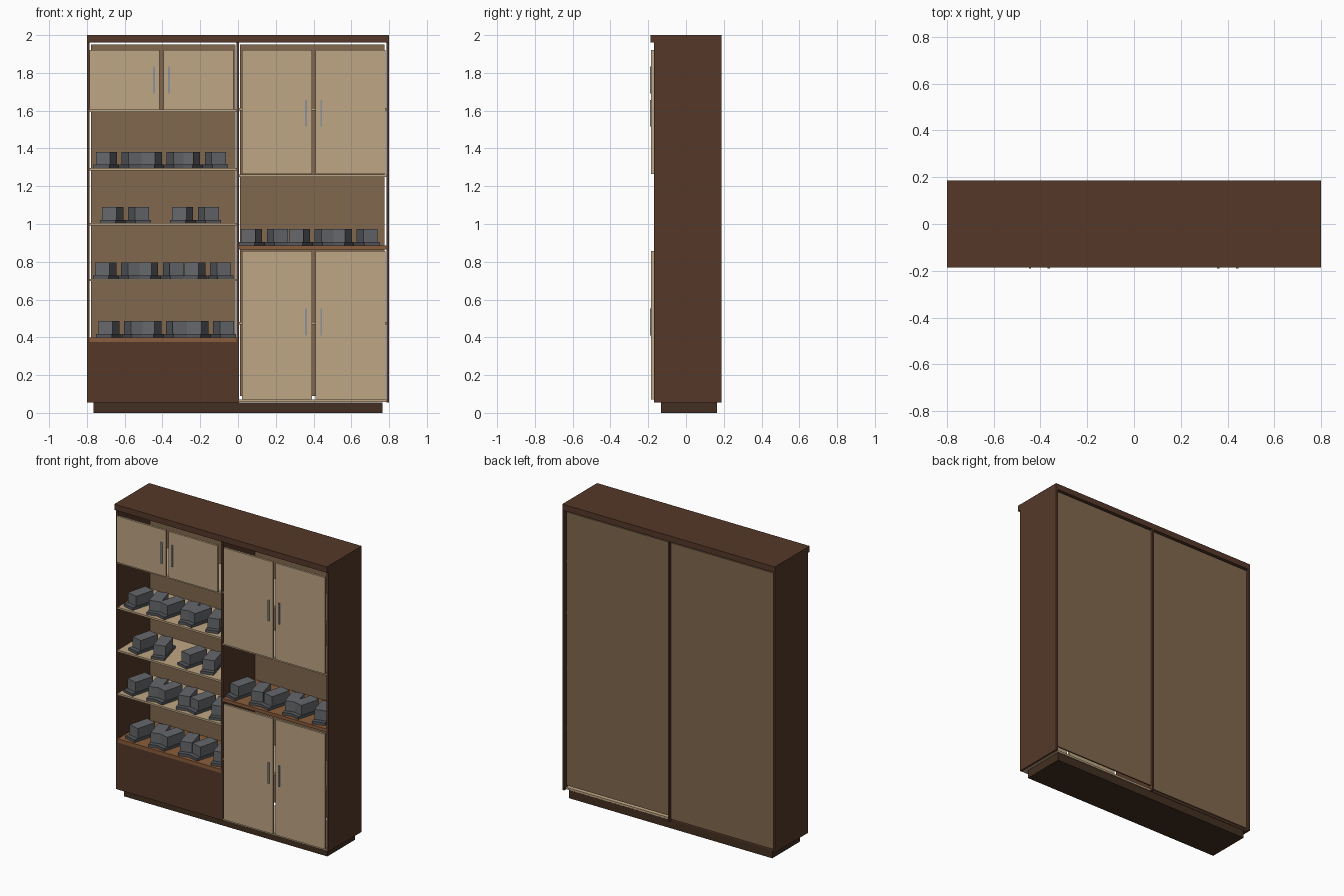
import bpy
import math
from mathutils import Matrix, Vector

if "Cube" in bpy.data.objects:
    bpy.data.objects.remove(bpy.data.objects["Cube"])


def material(name, r, g, b):
    m = bpy.data.materials.new(name)
    m.diffuse_color = (r, g, b, 1)
    m.use_nodes = True
    m.node_tree.nodes["Principled BSDF"].inputs["Base Color"].default_value = m.diffuse_color
    return m


DARK = material("dark_wood", 0.09, 0.04, 0.022)
BASE = material("plinth_wood", 0.055, 0.028, 0.015)
LIGHT = material("light_wood", 0.52, 0.38, 0.23)
BACK = material("back_board", 0.22, 0.14, 0.075)
WARM = material("warm_wood", 0.25, 0.11, 0.045)
SHOE = material("shoe_grey", 0.13, 0.135, 0.145)
SOLE = material("sole_grey", 0.09, 0.095, 0.105)
STEEL = material("steel", 0.27, 0.29, 0.32)

FACES = [(0, 2, 3, 1), (4, 5, 7, 6), (0, 1, 5, 4), (2, 6, 7, 3), (0, 4, 6, 2), (1, 3, 7, 5)]


def box(name, xs, ys, zs, mat, matrix=None):
    """Axis-aligned box between the given limits, optionally transformed."""
    c = Vector((sum(xs) / 2, sum(ys) / 2, sum(zs) / 2))
    verts = [Vector((x, y, z)) - c for z in zs for y in ys for x in xs]
    me = bpy.data.meshes.new(name)
    me.from_pydata(verts, [], FACES)
    me.materials.append(mat)
    ob = bpy.data.objects.new(name, me)
    bpy.context.collection.objects.link(ob)
    ob.matrix_world = (matrix or Matrix()) @ Matrix.Translation(c)
    return ob


FRONT, REAR = -0.17, 0.187
DEPTH = (FRONT, 0.168)

# Carcass: plinth, sides, divider, top
box("plinth", (-0.765, 0.765), (-0.132, 0.165), (0, 0.055), BASE)
box("left_side", (-0.8, -0.786), (FRONT, REAR), (0.055, 1.96), DARK)
box("right_side", (0.786, 0.8), (FRONT, REAR), (0.055, 1.96), DARK)
box("divider", (-0.008, 0.006), (FRONT, REAR), (0.055, 1.96), DARK)
box("top_slab", (-0.8, 0.8), (-0.187, REAR), (1.96, 2.0), DARK)

# Back boards, slightly inset
box("left_back_board", (-0.779, -0.012), (0.168, 0.178), (0.07, 1.95), BACK)
box("right_back_board", (0.01, 0.776), (0.168, 0.178), (0.09, 1.95), BACK)

# Left column: base front, base floor, shelves
LX, RX = (-0.786, -0.008), (0.006, 0.786)
box("base_front", LX, (FRONT, -0.155), (0.055, 0.375), DARK)
box("base_floor", LX, (-0.155, 0.168), (0.055, 0.07), DARK)
box("left_thick_shelf", LX, DEPTH, (0.375, 0.4), WARM)
for top in (0.71, 1.004, 1.296, 1.606):
    box("left_shelf", LX, DEPTH, (top - 0.013, top), LIGHT)

# Right column: floor, display shelf, inner shelves
box("right_thick_shelf", RX, DEPTH, (0.865, 0.887), WARM)
for top in (0.07, 0.48, 1.263, 1.615):
    box("right_shelf", RX, DEPTH, (top - 0.013, top), LIGHT)


# Door pairs with bar handles beside the middle gap
def doors(label, mid, z0, z1, h0, h1):
    for s, side in ((-1, "left"), (1, "right")):
        xs = sorted((mid + s * 0.01, mid + s * 0.381))
        box(f"{label}_{side}_door", xs, (-0.184, FRONT), (z0, z1), LIGHT)
        hx = mid + s * 0.04
        box(f"{label}_{side}_handle", (hx - 0.005, hx + 0.005),
            (-0.191, -0.184), (h0, h1), STEEL)


doors("upper_left", -0.405, 1.607, 1.922, 1.69, 1.835)
doors("upper_right", 0.401, 1.265, 1.922, 1.515, 1.657)
doors("lower_right", 0.401, 0.072, 0.857, 0.41, 0.552)


# Pairs of blocky shoes turned outward
def shoe_pair(mid, z):
    for s in (-1, 1):
        m = Matrix.Translation((mid + s * 0.068, -0.05, z)) @ Matrix.Rotation(s * math.radians(15), 4, "Z")
        box("shoe_sole", (-0.043, 0.043), (-0.1, 0.1), (0, 0.018), SOLE, m)
        box("shoe_upper", (-0.039, 0.039), (-0.07, 0.07), (0.018, 0.086), SHOE, m)


ROWS = [(0.4, (-0.616, -0.394, -0.145)), (0.71, (-0.632, -0.41, -0.16)),
        (1.004, (-0.595, -0.225)), (1.296, (-0.629, -0.391, -0.188)),
        (0.887, (0.14, 0.394, 0.616))]
for z, mids in ROWS:
    for mid in mids:
        shoe_pair(mid, z)
